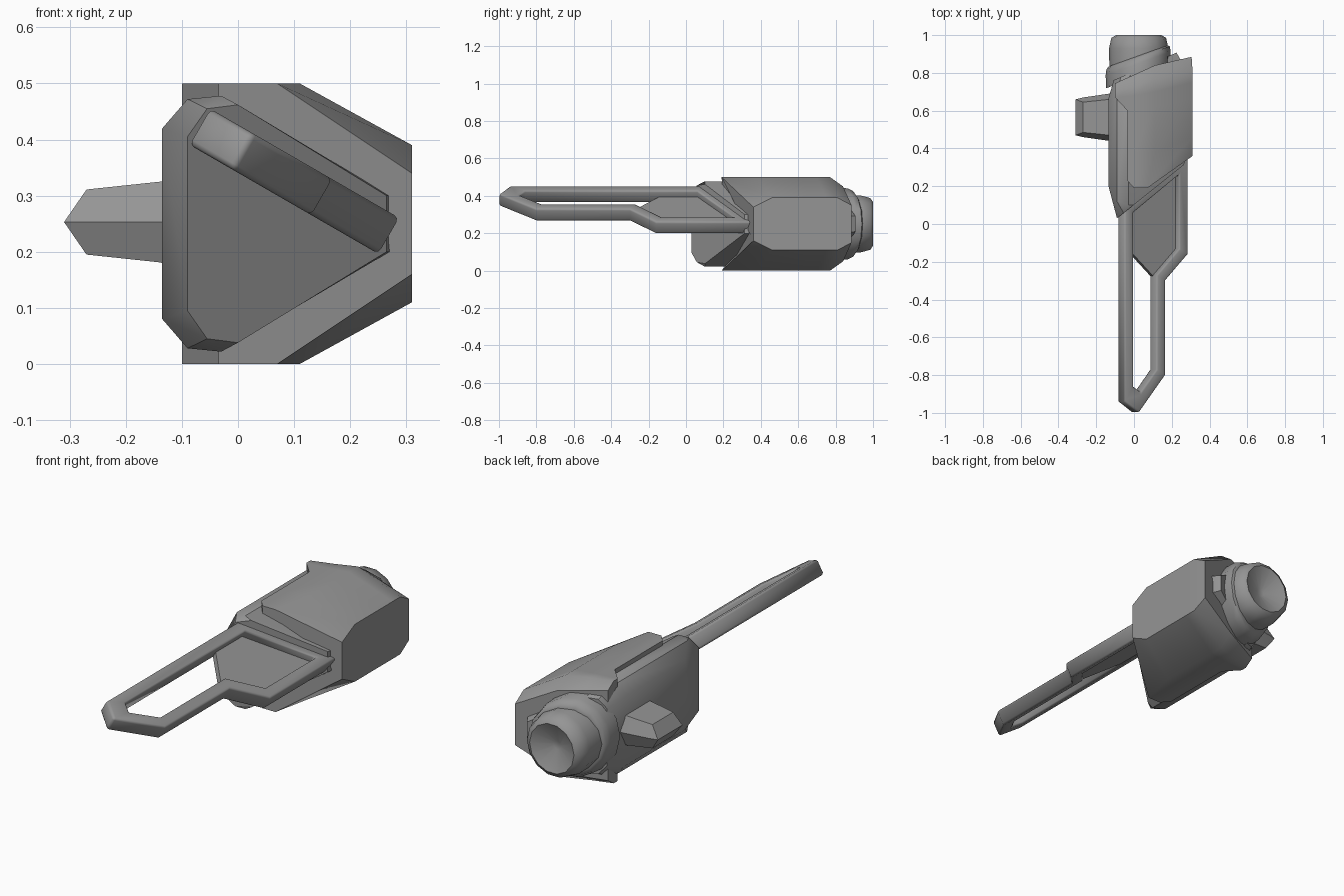
import bpy, bmesh, math

old = bpy.data.objects.get("Cube")
if old:
    bpy.data.objects.remove(old, do_unlink=True)

grey = bpy.data.materials.new("plain grey")
grey.use_nodes = True
colour = (0.3, 0.3, 0.3, 1)
grey.diffuse_color = colour
for node in grey.node_tree.nodes:
    if node.type == 'BSDF_PRINCIPLED':
        node.inputs["Base Color"].default_value = colour


def loft(name, rings, angle=40, closed=False, bevel=0):
    """Skin a list of equally long rings, capped at both ends or closed on itself."""
    bm = bmesh.new()
    grid = [[bm.verts.new(p) for p in ring] for ring in rings]
    n = len(grid[0])
    pairs = list(zip(grid, grid[1:]))
    if closed:
        pairs.append((grid[-1], grid[0]))
    else:
        bm.faces.new(grid[0])
        bm.faces.new(grid[-1])
    for a, b in pairs:
        for i in range(n):
            j = (i + 1) % n
            bm.faces.new((a[i], a[j], b[j], b[i]))
    bmesh.ops.remove_doubles(bm, verts=bm.verts[:], dist=0.0005)
    bmesh.ops.recalc_face_normals(bm, faces=bm.faces[:])
    mesh = bpy.data.meshes.new(name)
    bm.to_mesh(mesh)
    bm.free()
    mesh.materials.append(grey)
    obj = bpy.data.objects.new(name, mesh)
    bpy.context.collection.objects.link(obj)
    bpy.ops.object.select_all(action='DESELECT')
    obj.select_set(True)
    bpy.context.view_layer.objects.active = obj
    if bevel:
        mod = obj.modifiers.new("soft edges", 'BEVEL')
        mod.width = bevel
        mod.segments = 2
        mod.limit_method = 'ANGLE'
        mod.angle_limit = math.radians(60)
        bpy.ops.object.modifier_apply(modifier=mod.name)
    bpy.ops.object.shade_smooth_by_angle(angle=math.radians(angle))
    return obj


def mirrored(half):
    """Complete an upper half ring with its reflection about z = 0.25."""
    return half + [(x, y, 0.5 - z) for x, y, z in reversed(half)]


# Core: rounded triangular section with a raked front
half = [(-.135, .42), (-.09, .472), (-.03, .478), (.27, .30)]
face = [(-.09, .405), (-.055, .455), (0, .462), (.265, .30)]
core = [
    mirrored([(x, .03 + .8 * (x + .09), z) for x, z in face]),
    mirrored([(x, y, z) for (x, z), y in zip(half, (.2, .12, .1, .34))]),
    mirrored([(x, .72 + .4 * x, z) for x, z in half]),
    mirrored([(.02 + .82 * (x - .02), .81 + .36 * x, .25 + .82 * (z - .25)) for x, z in half]),
]
loft("body_core", core, 35)

# Outer shell wrapped around the left side of the core
shell = [
    [(-.035, .23, .45), (-.035, .23, .5), (0, .19, .5), (.07, .19, .5), (.31, .36, .34)],
    [(-.035, .40, .45), (-.035, .40, .5), (0, .38, .5), (.11, .38, .5), (.31, .46, .39)],
    [(-.035, .60, .45), (-.035, .60, .5), (0, .60, .5), (.11, .62, .5), (.31, .66, .39)],
    [(-.10, .67, .45), (-.10, .67, .5), (0, .68, .5), (.11, .70, .5), (.31, .75, .39)],
    [(-.10, .70, .45), (-.10, .70, .5), (0, .73, .5), (.11, .77, .5), (.31, .81, .39)],
    [(-.10, .745, .42), (-.10, .745, .47), (0, .79, .46), (.11, .84, .45), (.305, .885, .35)],
]
loft("outer_shell", [mirrored(r) for r in shell], 45)


# Round rear parts
def round_part(name, rings, cx, tilt=0, sides=14):
    out = []
    for rx, rz, y in rings:
        ring = []
        for i in range(sides):
            a = math.tau * i / sides
            dx = rx * math.cos(a)
            ring.append((cx + dx, y + tilt * dx, .25 + rz * math.sin(a)))
        out.append(ring)
    return loft(name, out, 50)


round_part("rear_collar", [(.17, .2, .78), (.172, .195, .85), (.168, .18, .88), (.155, .16, .89)],
           .022, tilt=.36)
round_part("rear_cap", [(.155, .155, .8), (.157, .157, .93), (.145, .142, .985),
                        (.12, .12, 1), (.02, .02, .955)], .025)

# Side peg tapering to a ridge
hexagon = [(-1, 0), (-.76, 1), (.76, 1), (1, 0), (.76, -1), (-.76, -1)]
peg = [[(x, .565 + a * ly, .253 + b * lz) for a, b in hexagon]
       for x, ly, lz in ((-.11, .128, .075), (-.27, .105, .058))]
peg.append([(-.31, .565 + math.copysign(.095, a), .253) for a, b in hexagon])
loft("side_peg", peg, 45)


# Handle frame and panel lie in a plane tipped by thirty degrees
def tipped(u, y, w):
    c, s = math.cos(math.radians(30)), math.sin(math.radians(30))
    return (-.0675 + c * u + s * w, y, .4225 - s * u + c * w)


outer = [(0, .10), (0, -.94), (.088, -1), (.25, -.8), (.25, -.3), (.388, -.16), (.388, .36)]
inner = [(.055, .06), (.055, -.86), (.1, -.89), (.195, -.77), (.195, -.27), (.333, -.13), (.333, .26)]
T = .037
loft("handle_frame", [[tipped(*o, -T), tipped(*o, T), tipped(*i, T), tipped(*i, -T)]
                      for o, i in zip(outer, inner)], 60, closed=True, bevel=.01)

panel = [(.03, -.12), (.2, -.28), (.36, -.13), (.36, .33), (.03, .12)]
loft("handle_panel", [[tipped(*p, w) for p in panel] for w in (-.03, 0)])
